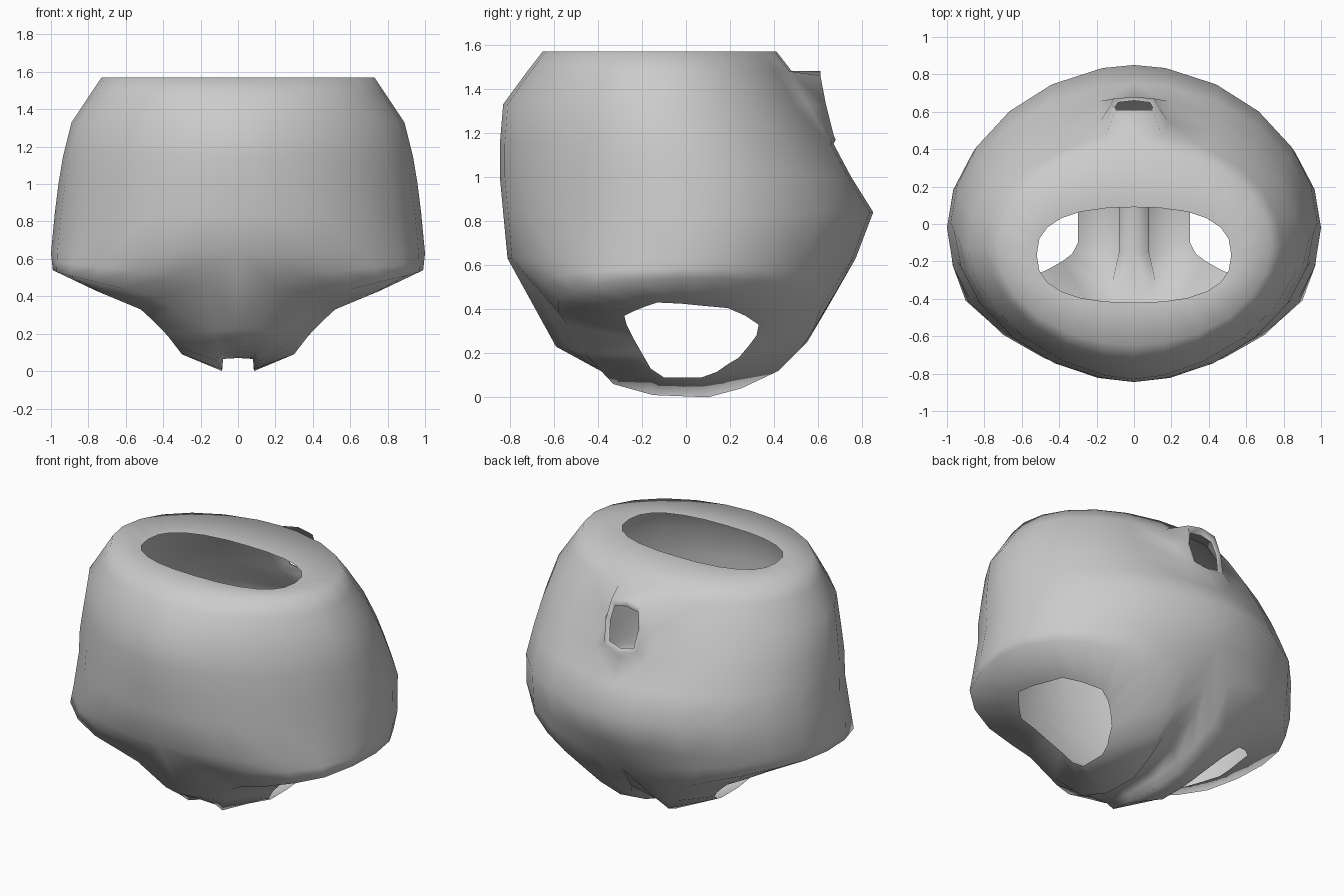
import bpy, bmesh
from math import cos, sin, radians

if "Cube" in bpy.data.objects:
    bpy.data.objects.remove(bpy.data.objects["Cube"])

bm = bmesh.new()
ANGLES = [-90, -77, -62, -46, -30, -15, 0, 15, 30, 46, 62, 79, 90]


def ring(z, rx, front, back, pf=1.0, pb=1.0):
    """Half of an oval ring from front centre to back centre; pf and pb set
    how full the front and back corners are (below 1 is fuller)."""
    cy, ry = (front + back) / 2, (back - front) / 2
    out = []
    for a in ANGLES:
        c, s = cos(radians(a)), sin(radians(a))
        p = pb if s > 0 else pf
        x = rx * max(c, 0) ** p if abs(a) < 90 else 0
        y = cy + ry * abs(s) ** p * (1 if s > 0 else -1)
        out.append(bm.verts.new((x, y, z)))
    return out


def loft(a, b, closed=False, skip=()):
    n = len(a)
    for i in range(n if closed else n - 1):
        if i not in skip:
            j = (i + 1) % n
            bm.faces.new((a[i], a[j], b[j], b[i]))


def loop(points):
    return [bm.verts.new(p) for p in points]


# Waist opening, flat top and barrel-shaped hips
rows = [ring(*r) for r in [
    (1.56, 0.52, -0.42, 0.09, 0.8, 0.8),
    (1.57, 0.73, -0.65, 0.41, 1.0, 1.0),
    (1.48, 0.79, -0.72, 0.48, 1.06, 1.0),
    (1.33, 0.89, -0.83, 0.565, 1.16, 0.97),
    (1.15, 0.935, -0.845, 0.67, 1.14, 0.98),
    (1.00, 0.96, -0.845, 0.75, 1.08, 1.0),
    (0.84, 0.98, -0.83, 0.85, 1.03, 1.06),
    (0.63, 1.00, -0.81, 0.77, 0.98, 1.0)]]
for k in range(len(rows) - 1):
    loft(rows[k], rows[k + 1], skip=(11,) if k in (2, 3) else ())

# Tail collar at the back, with a lip turned inward
base = [rows[2][12], rows[2][11], rows[3][11], rows[4][11], rows[4][12]]
rim = loop([(0, .61, 1.48), (.10, .61, 1.46), (.125, .635, 1.33),
            (.11, .67, 1.19), (0, .68, 1.17)])
lip = loop([(0, .60, 1.435), (.08, .60, 1.42), (.10, .62, 1.33),
            (.085, .65, 1.21), (0, .66, 1.19)])
loft(base, rim)
loft(rim, lip)

# Crotch centre line closes the lower edge of the hips into one loop per leg
crotch = loop([(0, .65, .42), (0, .55, .27), (0, .34, .12), (0, .10, .07),
               (0, -.15, .07), (0, -.37, .11), (0, -.59, .23)])
edge = rows[-1] + crotch

# Leg hem ridge
hem = loop([
    (.33, -.54, .33), (.43, -.58, .39), (.61, -.58, .44), (.77, -.52, .48),
    (.90, -.41, .51), (.97, -.22, .53), (.99, -.02, .54), (.96, .16, .54),
    (.87, .33, .53), (.74, .47, .50), (.58, .57, .46), (.43, .61, .40),
    (.31, .58, .31), (.24, .52, .22), (.17, .42, .12), (.11, .25, .04),
    (.085, .10, .0), (.085, -.15, .01), (.12, -.33, .06), (.22, -.46, .20)])

# Crease between the centre panel and the legs, halfway to the hem elsewhere
crease = loop([e.co.lerp(h.co, 0.5) for e, h in zip(edge[:13], hem[:13])] + [
    (.14, .55, .25), (.11, .40, .14), (.09, .28, .10), (.08, .10, .065),
    (.08, -.15, .065), (.09, -.35, .095), (.13, -.54, .22)])


def slope_x(z):
    """Sideways position on the sloping plane of the leg opening."""
    table = [(.09, .30), (.22, .40), (.33, .52), (.43, .76)]
    for (z0, x0), (z1, x1) in zip(table, table[1:]):
        if z <= z1:
            return x0 + (x1 - x0) * (z - z0) / (z1 - z0)
    return table[-1][1]


# Leg opening
hole = loop([(slope_x(z), y, z) for y, z in [
    (-.24, .27), (-.27, .33), (-.28, .37), (-.24, .39), (-.19, .41),
    (-.13, .43), (-.02, .425), (.08, .415), (.19, .405), (.27, .37),
    (.33, .33), (.32, .28), (.29, .24), (.24, .18), (.19, .15),
    (.14, .115), (.07, .09), (-.10, .09), (-.16, .13), (-.20, .20)]])
loft(edge, crease, closed=True)
loft(crease, hem, closed=True)
loft(hem, hole, closed=True)

# Mirror to the other side
geom = bm.verts[:] + bm.edges[:] + bm.faces[:]
bmesh.ops.mirror(bm, geom=geom, axis='X', merge_dist=0.001)
bmesh.ops.remove_doubles(bm, verts=bm.verts, dist=0.001)
bmesh.ops.recalc_face_normals(bm, faces=bm.faces)

# Make the normals point away from the body
front = min(bm.faces, key=lambda f: f.calc_center_median().y)
if front.normal.y > 0:
    bmesh.ops.reverse_faces(bm, faces=bm.faces)
for f in bm.faces:
    f.smooth = True

mesh = bpy.data.meshes.new("shorts")
bm.to_mesh(mesh)
bm.free()
shorts = bpy.data.objects.new("shorts", mesh)
bpy.context.collection.objects.link(shorts)
